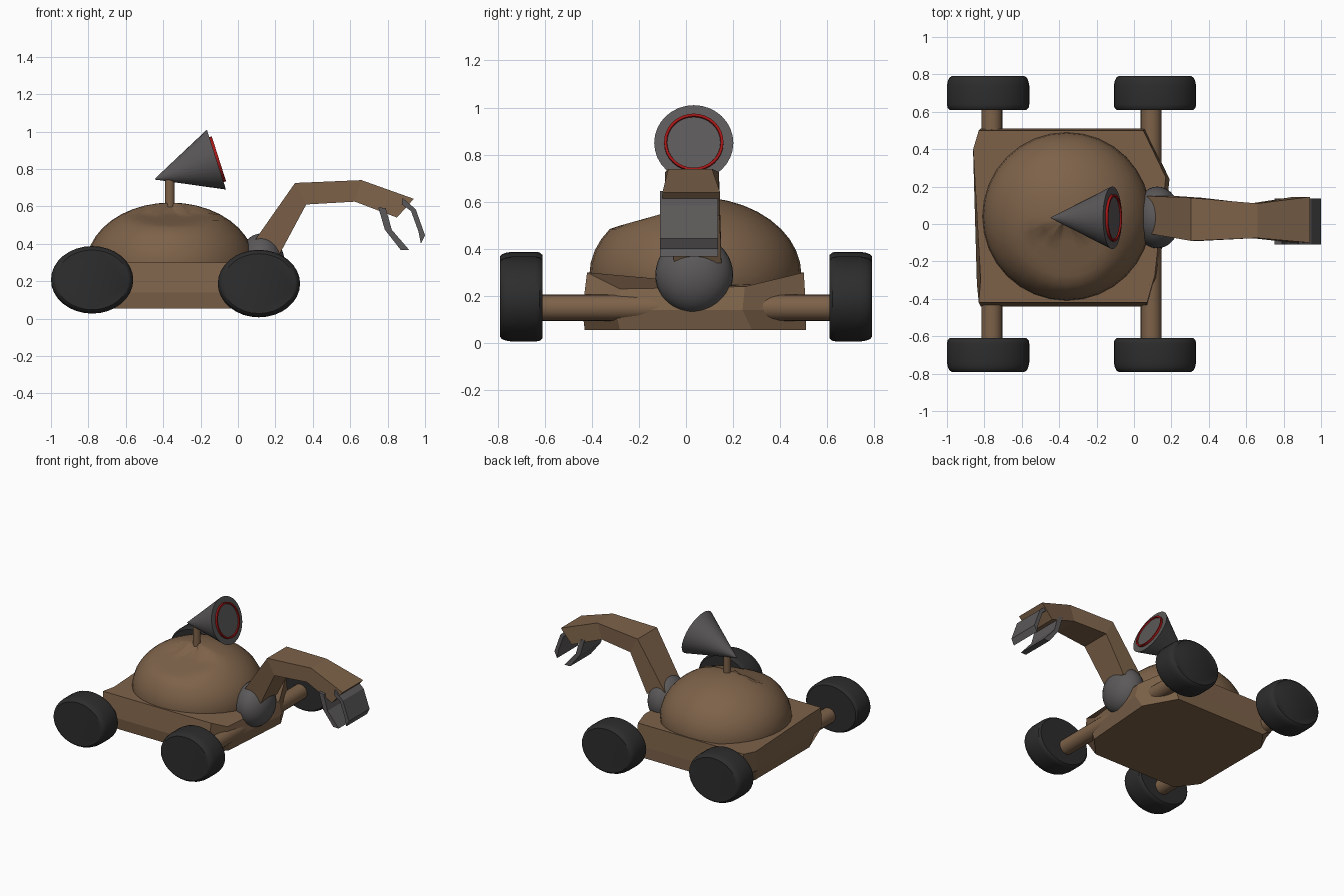
import bpy, bmesh, math
from mathutils import Vector

if "Cube" in bpy.data.objects:
    bpy.data.objects.remove(bpy.data.objects["Cube"])


def mat(name, r, g, b):
    m = bpy.data.materials.new(name)
    m.diffuse_color = (r, g, b, 1)
    m.use_nodes = True
    m.node_tree.nodes["Principled BSDF"].inputs["Base Color"].default_value = m.diffuse_color
    return m


BROWN = mat("brown", 0.205, 0.122, 0.067)
GREY = mat("grey", 0.105, 0.099, 0.099)
BLACK = mat("black_rubber", 0.026, 0.026, 0.026)
RED = mat("red", 0.38, 0.008, 0.008)


def finish(name, bm, mats, smooth=None):
    bmesh.ops.recalc_face_normals(bm, faces=bm.faces)
    me = bpy.data.meshes.new(name)
    bm.to_mesh(me)
    bm.free()
    ob = bpy.data.objects.new(name, me)
    bpy.context.collection.objects.link(ob)
    for m in mats:
        me.materials.append(m)
    if smooth:
        bpy.ops.object.select_all(action='DESELECT')
        ob.select_set(True)
        bpy.context.view_layer.objects.active = ob
        bpy.ops.object.shade_smooth_by_angle(angle=math.radians(smooth))
    return ob


def loft(name, rings, m):
    """Skin a list of equal-sized point rings and cap both ends."""
    bm = bmesh.new()
    vs = [[bm.verts.new(p) for p in r] for r in rings]
    n = len(rings[0])
    for a, b in zip(vs, vs[1:]):
        for i in range(n):
            j = (i + 1) % n
            bm.faces.new((a[i], a[j], b[j], b[i]))
    bm.faces.new(vs[0][::-1])
    bm.faces.new(vs[-1])
    return finish(name, bm, [m])


def turned(name, start, direction, profile, mats, segs=32, smooth=35, squash=1, pick=None):
    """Spin (distance, radius) pairs around an axis; squash flattens in z."""
    q = Vector(direction).to_track_quat('Z', 'Y')
    bm = bmesh.new()
    rings = []
    for d, r in profile:
        ring = []
        for i in range(segs):
            a = 2 * math.pi * i / segs
            p = q @ Vector((r * math.cos(a), r * math.sin(a), d))
            p.z *= squash
            ring.append(bm.verts.new(p + Vector(start)))
        rings.append(ring)
    for k, (a, b) in enumerate(zip(rings, rings[1:])):
        for i in range(segs):
            j = (i + 1) % segs
            f = bm.faces.new((a[i], a[j], b[j], b[i]))
            f.material_index = pick[k] if pick else 0
    bm.faces.new(rings[0][::-1])
    bm.faces.new(rings[-1])
    return finish(name, bm, mats, smooth)


def ellipsoid(name, centre, radii, m, shape=None):
    bm = bmesh.new()
    bmesh.ops.create_uvsphere(bm, u_segments=32, v_segments=20, radius=1)
    for v in bm.verts:
        v.co = Vector([c + r * x for c, r, x in zip(centre, radii, v.co)])
        if shape:
            shape(v.co)
    return finish(name, bm, [m], 60)


# wheels and axles
for label, x, z in (("rear", -0.78, 0.207), ("front", 0.112, 0.187)):
    for side, s in (("left", 1), ("right", -1)):
        turned(f"{label}_{side}_wheel", (x, 0.61 * s, z), (0, s, 0),
               [(0, 0.205), (0.012, 0.217), (0.03, 0.22), (0.13, 0.22),
                (0.155, 0.215), (0.172, 0.207), (0.18, 0.195)],
               [BLACK], squash=0.82)
    turned(f"{label}_axle", (x + (0.02 if x < 0 else -0.02), -0.65, 0.15), (0, 1, 0),
           [(0, 0.056), (1.3, 0.056)], [BROWN], 20)

# chassis, a rough chamfered slab
bottom = [(-0.72, -0.43), (-0.02, -0.43), (0.12, -0.28), (0.16, 0.28),
          (0.03, 0.51), (-0.72, 0.51), (-0.83, 0.36), (-0.83, -0.28)]
middle = [(-0.82, -0.44), (0.07, -0.44), (0.13, -0.30), (0.19, 0.24),
          (0.06, 0.51), (-0.82, 0.51), (-0.86, 0.38), (-0.84, -0.32)]
top = [(-0.83, -0.42, 0.30), (0.07, -0.42, 0.30), (0.11, -0.28, 0.23), (0.17, 0.25, 0.24),
       (0.05, 0.50, 0.30), (-0.83, 0.50, 0.30), (-0.86, 0.40, 0.29), (-0.82, -0.30, 0.29)]
loft("chassis", [[(x, y, 0.055) for x, y in bottom],
                 [(x, y, 0.14) for x, y in middle], top], BROWN)


# dome shell, dented towards the front
def dent(p):
    p.z = max(p.z, 0.20)
    if p.y < -0.02 and p.z > 0.45:
        p.z = min(p.z, 0.51 + 0.28 * (p.y + 0.24))


ellipsoid("dome", (-0.36, 0.04, 0.29), (0.45, 0.45, 0.33), BROWN, dent)

# shoulder ball
ellipsoid("shoulder_ball", (0.125, 0.035, 0.29), (0.125, 0.165, 0.165), GREY)

# arm: upper point, lower point and width of each cross-section
arm = [(0.07, 0.39, 0.22, 0.34, -0.05, 0.15),
       (0.305, 0.725, 0.365, 0.61, -0.09, 0.14),
       (0.66, 0.74, 0.625, 0.625, -0.075, 0.11),
       (0.94, 0.64, 0.85, 0.54, -0.10, 0.145)]
loft("arm", [[(a, y0, b), (a, y1, b), (c, y1, d), (c, y0, d)]
             for a, b, c, d, y0, y1 in arm], BROWN)

# gripper: bent plates
inner_claw = [(0.75, 0.595), (0.785, 0.475), (0.87, 0.367), (0.915, 0.367),
              (0.822, 0.475), (0.79, 0.59)]
outer_claw = [(0.88, 0.645), (0.95, 0.585), (1.0, 0.445), (0.978, 0.40),
              (0.965, 0.465), (0.925, 0.575), (0.875, 0.61)]
for name, outline in (("inner_claw", inner_claw), ("outer_claw", outer_claw)):
    loft(name, [[(x, y, z) for x, z in outline] for y in (-0.11, 0.135)], GREY)

# mast and dish cone with a red ring on its face
turned("mast", (-0.365, 0.033, 0.58), (0, 0, 1), [(0, 0.026), (0.19, 0.026)], [BROWN], 16)
turned("dish_cone", (-0.445, 0.033, 0.745), (0.33, 0, 0.105),
       [(0, 0.002), (0.346, 0.168), (0.346, 0.126), (0.360, 0.126), (0.360, 0.115), (0.352, 0.113)],
       [GREY, RED], 32, 30, pick=[0, 0, 1, 1, 1])
